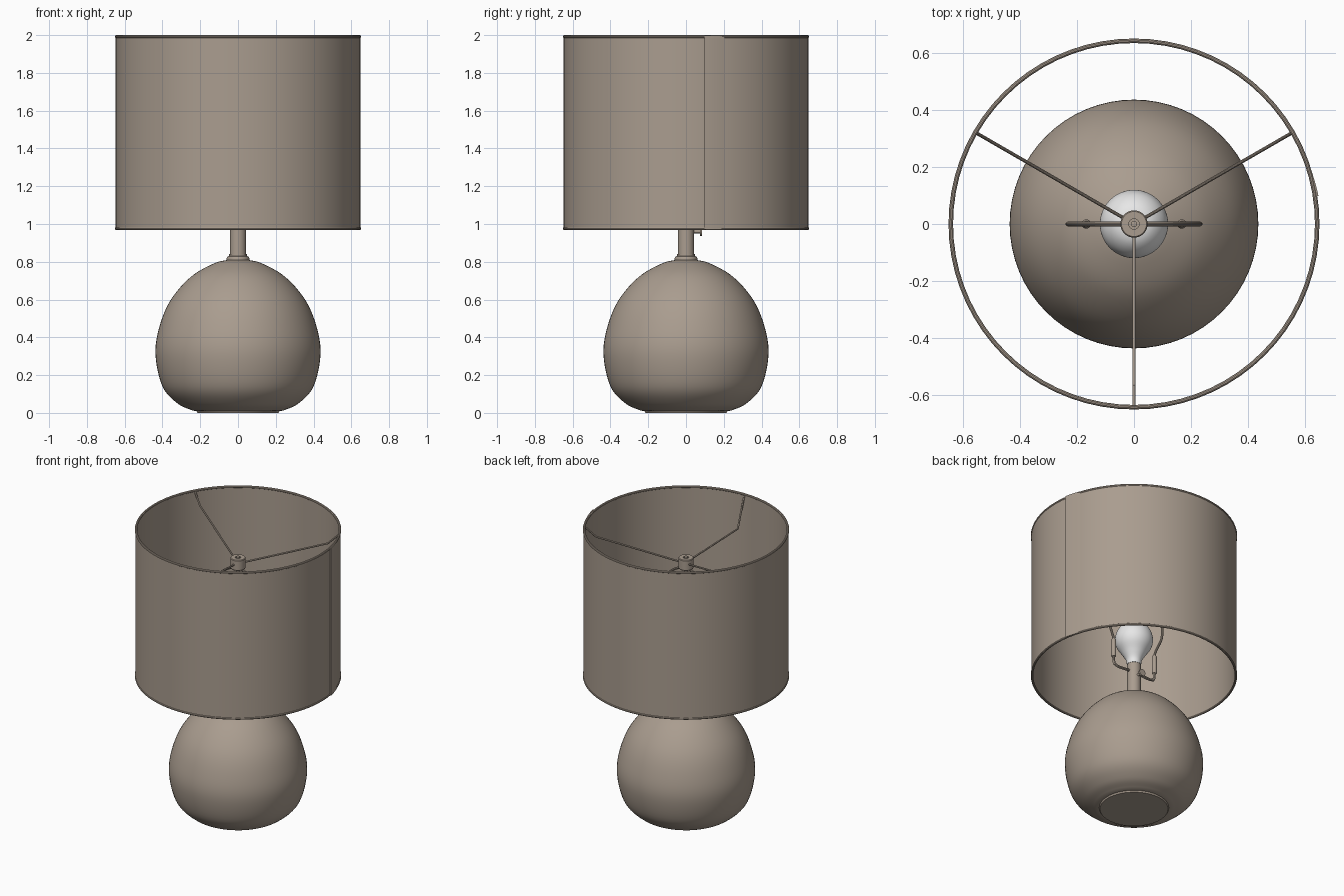
import bpy, bmesh, math
from mathutils import Vector, Matrix

if "Cube" in bpy.data.objects:
    bpy.data.objects.remove(bpy.data.objects["Cube"])


def material(name, rgb):
    m = bpy.data.materials.new(name)
    m.diffuse_color = (*rgb, 1)
    m.use_nodes = True
    m.node_tree.nodes["Principled BSDF"].inputs["Base Color"].default_value = m.diffuse_color
    return m


TAUPE = material("warm_taupe", (0.40, 0.335, 0.275))
WHITE = material("bulb_white", (0.80, 0.80, 0.80))


def finish(name, mesh, mat):
    mesh.materials.clear()
    mesh.materials.append(mat)
    mesh.shade_smooth()
    mesh.set_sharp_from_angle(angle=math.radians(35))
    ob = bpy.data.objects.new(name, mesh)
    bpy.context.collection.objects.link(ob)
    return ob


def spline(pts, steps=6):
    """Catmull-Rom curve through the points."""
    pts = [Vector(p) for p in pts]
    ext = [2 * pts[0] - pts[1]] + pts + [2 * pts[-1] - pts[-2]]
    out = []
    for a, b, c, d in zip(ext, ext[1:], ext[2:], ext[3:]):
        for i in range(steps):
            t = i / steps
            out.append(0.5 * (2 * b + (c - a) * t + (2 * a - 5 * b + 4 * c - d) * t * t
                              + (3 * b - a - 3 * c + d) * t ** 3))
    return out + [pts[-1]]


def lathe(name, profile, mat=TAUPE, segs=48, closed=False, matrix=None):
    """Spin a (radius, height) profile around the z axis."""
    bm = bmesh.new()
    vs = [bm.verts.new((max(p[0], 0), 0, p[1])) for p in profile]
    edges = [bm.edges.new(e) for e in zip(vs, vs[1:])]
    if closed:
        edges.append(bm.edges.new((vs[-1], vs[0])))
    bmesh.ops.spin(bm, geom=vs + edges, cent=(0, 0, 0), axis=(0, 0, 1),
                   angle=math.tau, steps=segs, use_merge=True)
    bmesh.ops.remove_doubles(bm, verts=bm.verts, dist=1e-5)
    bmesh.ops.recalc_face_normals(bm, faces=bm.faces)
    if matrix:
        bm.transform(matrix)
    me = bpy.data.meshes.new(name)
    bm.to_mesh(me)
    bm.free()
    return finish(name, me, mat)


def tube(name, pts, r):
    """Round wire along a path."""
    cu = bpy.data.curves.new(name, 'CURVE')
    cu.dimensions = '3D'
    cu.bevel_depth, cu.bevel_resolution, cu.use_fill_caps = r, 3, True
    sp = cu.splines.new('POLY')
    sp.points.add(len(pts) - 1)
    for p, q in zip(sp.points, pts):
        p.co = (*q, 1)
    tmp = bpy.data.objects.new("tmp", cu)
    bpy.context.collection.objects.link(tmp)
    me = bpy.data.meshes.new_from_object(tmp)
    bpy.data.objects.remove(tmp)
    return finish(name, me, TAUPE)


# rounded body with a small flat foot
body = spline([(0.24, 0.012), (0.32, 0.05), (0.40, 0.14), (0.437, 0.31), (0.415, 0.46),
               (0.355, 0.60), (0.25, 0.72), (0.13, 0.79), (0.05, 0.81), (0, 0.812)])
lathe("body", [Vector((0, 0)), Vector((0.215, 0)), Vector((0.22, 0.01))] + body, segs=64)

# collar, neck and socket
lathe("collar", [(0, 0.80), (0.058, 0.80), (0.06, 0.805), (0.06, 0.82), (0.056, 0.828),
                 (0.048, 0.83), (0.048, 0.84), (0, 0.84)])
lathe("neck", [(0, 0.83), (0.043, 0.83), (0.043, 1.06), (0.036, 1.065), (0, 1.065)])

# light bulb
bulb = spline([(0.045, 1.05), (0.05, 1.085), (0.075, 1.13), (0.11, 1.185), (0.12, 1.235),
               (0.106, 1.292), (0.065, 1.335), (0, 1.352)])
lathe("bulb", [Vector((0, 1.05))] + bulb, WHITE)

# turn switch pointing to the back
turn = Matrix.Translation((0, 0, 0.96)) @ Matrix.Rotation(-math.pi / 2, 4, 'X')
lathe("switch", [(0, 0.035), (0.009, 0.035), (0.009, 0.074), (0.024, 0.074),
                 (0.024, 0.084), (0, 0.084)], segs=20, matrix=turn)

# drum shade wall and rim rings
R = 0.648
lathe("shade", [(R, 0.972), (R, 1.996), (R - 0.007, 1.996), (R - 0.007, 0.972)],
      segs=72, closed=True)
for name, z in (("shade_top_rim", 1.992), ("shade_bottom_rim", 0.976)):
    ring = [(R - 0.004 + 0.008 * math.cos(a), z + 0.008 * math.sin(a))
            for a in (i * math.tau / 10 for i in range(10))]
    lathe(name, ring, segs=72, closed=True)

# overlapping seam strip on the right side of the shade
bm = bmesh.new()
rows = []
for i in range(9):
    a = math.radians(8.7 + i * 1.2)
    outer = R + 0.008 - 0.006 * i / 8
    rows.append([bm.verts.new((r * math.cos(a), r * math.sin(a), z))
                 for r, z in ((R - 0.003, 0.97), (outer, 0.97), (outer, 1.998), (R - 0.003, 1.998))])
for a, b in zip(rows, rows[1:]):
    for j in range(4):
        bm.faces.new((a[j], b[j], b[(j + 1) % 4], a[(j + 1) % 4]))
bm.faces.new(rows[0])
bm.faces.new(rows[-1])
bmesh.ops.recalc_face_normals(bm, faces=bm.faces)
seam = bpy.data.meshes.new("shade_seam")
bm.to_mesh(seam)
bm.free()
finish("shade_seam", seam, TAUPE)

# harp: saddle, sleeves and the wire loop around the bulb
side = [(0.168, 1.05), (0.168, 1.17), (0.185, 1.23), (0.228, 1.33), (0.228, 1.44),
        (0.19, 1.57), (0.12, 1.67), (0.05, 1.715), (0, 1.722)]
loop = side + [(-x, z) for x, z in side[-2::-1]]
tube("harp", spline([(x, 0, z) for x, z in loop], 5), 0.008)
saddle = [(0, 1.0), (0.13, 0.992), (0.158, 1.0), (0.168, 1.02), (0.168, 1.08)]
for s, label in ((-1, "left"), (1, "right")):
    tube("saddle_" + label, [(s * x, 0, z) for x, z in saddle], 0.009)
    lathe("sleeve_" + label, [(0, 1.05), (0.013, 1.05), (0.016, 1.056), (0.016, 1.172),
                              (0.011, 1.18), (0, 1.18)], segs=20,
          matrix=Matrix.Translation((s * 0.168, 0, 0)))

# hub and finial stud
lathe("hub", [(0, 1.725), (0.044, 1.725), (0.048, 1.73), (0.048, 1.795), (0.044, 1.80),
              (0.018, 1.80), (0.018, 1.792), (0, 1.792)], segs=32)
lathe("stud", [(0, 1.70), (0.011, 1.70), (0.011, 1.806), (0, 1.808)], segs=16)

# three spider arms bent up to the rim
for deg, kink in ((30, 1.92), (150, 1.92), (270, 1.78)):
    a = math.radians(deg)
    tube("spider_arm_%d" % deg, [(r * math.cos(a), r * math.sin(a), z) for r, z in
                                 ((0.03, 1.765), (0.57, kink), (0.641, 1.985))], 0.006)
